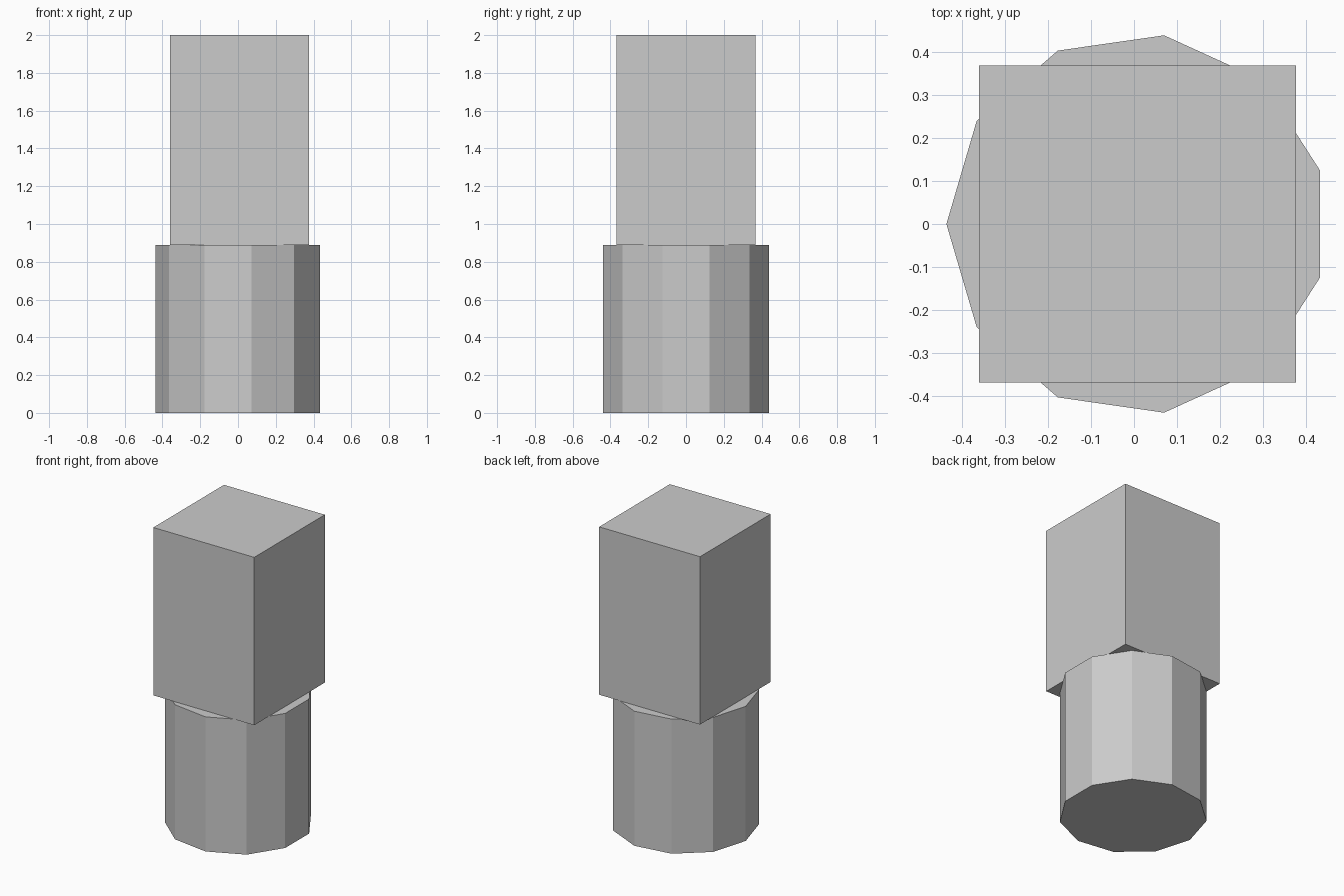
import bpy
import math

# Remove the default cube
default = bpy.data.objects.get("Cube")
if default:
    bpy.data.objects.remove(default, do_unlink=True)

# Single flat grey
grey = bpy.data.materials.new("light_grey")
grey.use_nodes = True
colour = (0.6, 0.6, 0.6, 1)
grey.diffuse_color = colour
grey.node_tree.nodes["Principled BSDF"].inputs["Base Color"].default_value = colour

CENTRE_X = 0.007
JOINT_Z = 0.89
TOP_Z = 2.0


def finish(name):
    part = bpy.context.object
    part.name = name
    part.data.materials.append(grey)
    return part


# Eleven-sided base, one corner pointing to -x
bpy.ops.mesh.primitive_cylinder_add(
    vertices=11, radius=0.444, depth=JOINT_Z,
    location=(CENTRE_X, 0, JOINT_Z / 2), rotation=(0, 0, math.pi / 2))
bpy.ops.object.transform_apply(location=False, rotation=True, scale=False)
finish("base_column")

# Square block standing on the base
bpy.ops.mesh.primitive_cube_add(
    size=1, location=(CENTRE_X + 0.001, 0, (JOINT_Z + TOP_Z) / 2))
block = finish("upper_block")
block.scale = (0.738, 0.738, TOP_Z - JOINT_Z)
bpy.ops.object.transform_apply(location=False, rotation=False, scale=True)
